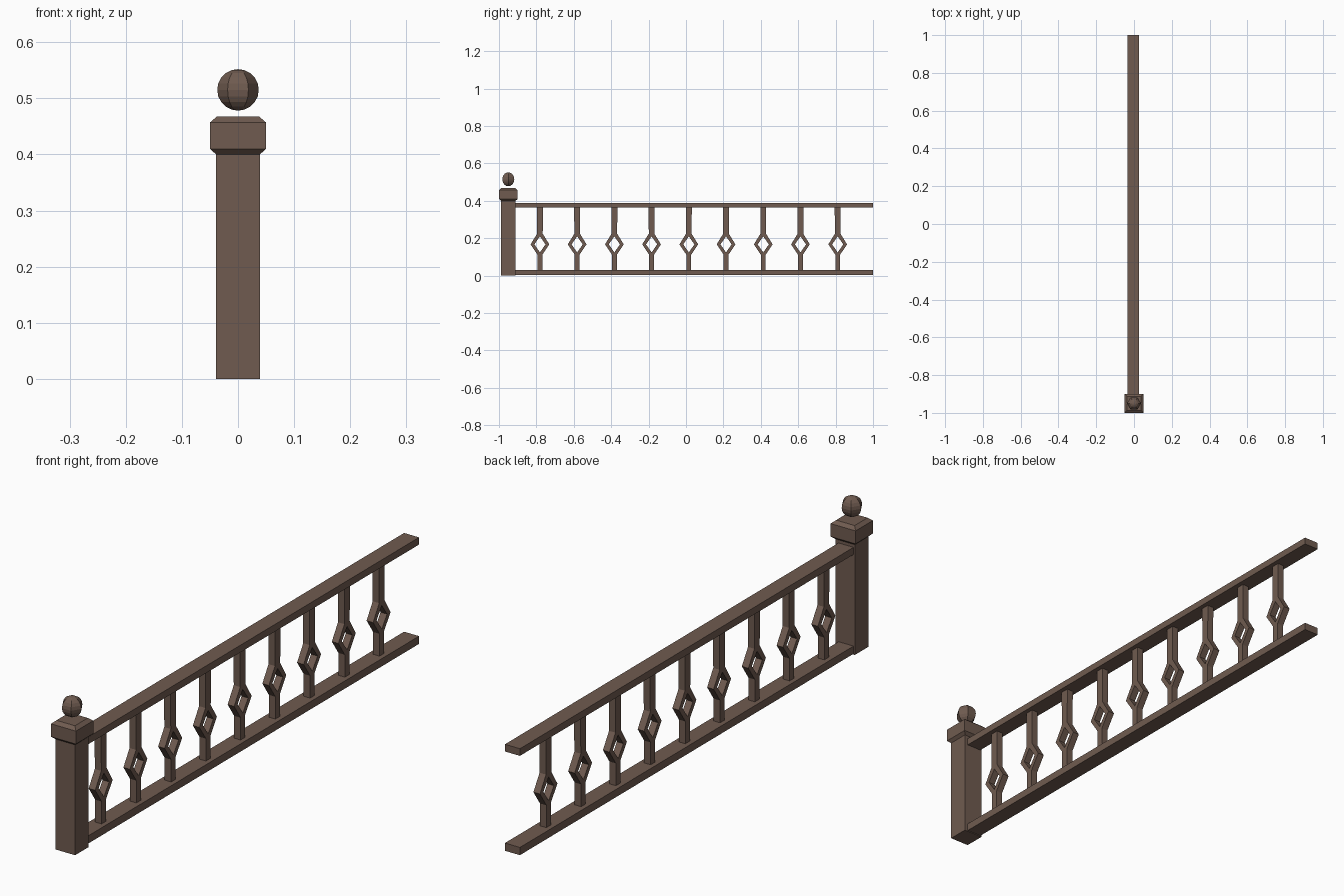
import bpy, bmesh, math
from mathutils import Matrix

if "Cube" in bpy.data.objects:
    bpy.data.objects.remove(bpy.data.objects["Cube"])

wood = bpy.data.materials.new("dark brown wood")
wood.diffuse_color = (0.16, 0.105, 0.08, 1)
wood.use_nodes = True
wood.node_tree.nodes["Principled BSDF"].inputs["Base Color"].default_value = wood.diffuse_color

POST_Y = -0.95
RAIL_X = -0.004


def finish(bm, name):
    bmesh.ops.recalc_face_normals(bm, faces=bm.faces)
    me = bpy.data.meshes.new(name)
    bm.to_mesh(me)
    bm.free()
    me.materials.append(wood)
    ob = bpy.data.objects.new(name, me)
    bpy.context.collection.objects.link(ob)
    return ob


def square_stack(name, levels):
    """Square sections given as (half width, z), joined into a solid."""
    bm = bmesh.new()
    rings = [[bm.verts.new((sx * h, POST_Y + sy * h, z))
              for sx, sy in ((-1, -1), (1, -1), (1, 1), (-1, 1))] for h, z in levels]
    for a, b in zip(rings, rings[1:]):
        for i in range(4):
            j = (i + 1) % 4
            bm.faces.new((a[i], a[j], b[j], b[i]))
    bm.faces.new(rings[0])
    bm.faces.new(rings[-1])
    return finish(bm, name)


def rail(name, z0, z1):
    y0, y1 = -0.915, 1.0
    bm = bmesh.new()
    bmesh.ops.create_cube(bm, size=1, matrix=Matrix.Translation(
        (RAIL_X, (y0 + y1) / 2, (z0 + z1) / 2)) @ Matrix.Diagonal((0.06, y1 - y0, z1 - z0, 1)))
    return finish(bm, name)


# newel post and its bevelled cap
square_stack("newel_post", [(0.039, 0), (0.039, 0.40)])
square_stack("post_cap", [(0.039, 0.40), (0.05, 0.41), (0.05, 0.457), (0.037, 0.468)])

# six-sided ball finial
bm = bmesh.new()
bmesh.ops.create_uvsphere(bm, u_segments=6, v_segments=10, radius=0.037,
                          matrix=Matrix.Translation((0, POST_Y, 0.515)) @ Matrix.Rotation(math.pi / 2, 4, 'Z'))
finish(bm, "ball_finial")

# handrail and base rail
rail("top_rail", 0.363, 0.389)
rail("bottom_rail", 0.003, 0.031)

# baluster with open diamond: half profile (y, z), mirrored and extruded
half = [(0, .03), (.013, .03), (.013, .112), (.05, .167), (.015, .224),
        (.016, .364), (0, .364), (0, .21), (.03, .167), (0, .124)]
bm = bmesh.new()
depth = 0.026
for s in (1, -1):
    bm.faces.new([bm.verts.new((RAIL_X - depth / 2, s * y, z)) for y, z in half])
bmesh.ops.remove_doubles(bm, verts=bm.verts, dist=1e-5)
bmesh.ops.recalc_face_normals(bm, faces=bm.faces)
ext = bmesh.ops.extrude_face_region(bm, geom=bm.faces[:], use_keep_orig=True)
bmesh.ops.translate(bm, vec=(depth, 0, 0),
                    verts=[v for v in ext["geom"] if isinstance(v, bmesh.types.BMVert)])
balusters = finish(bm, "balusters")
balusters.location.y = -0.781
arr = balusters.modifiers.new("row", 'ARRAY')
arr.count = 9
arr.use_relative_offset = False
arr.use_constant_offset = True
arr.constant_offset_displace = (0, 0.199, 0)
